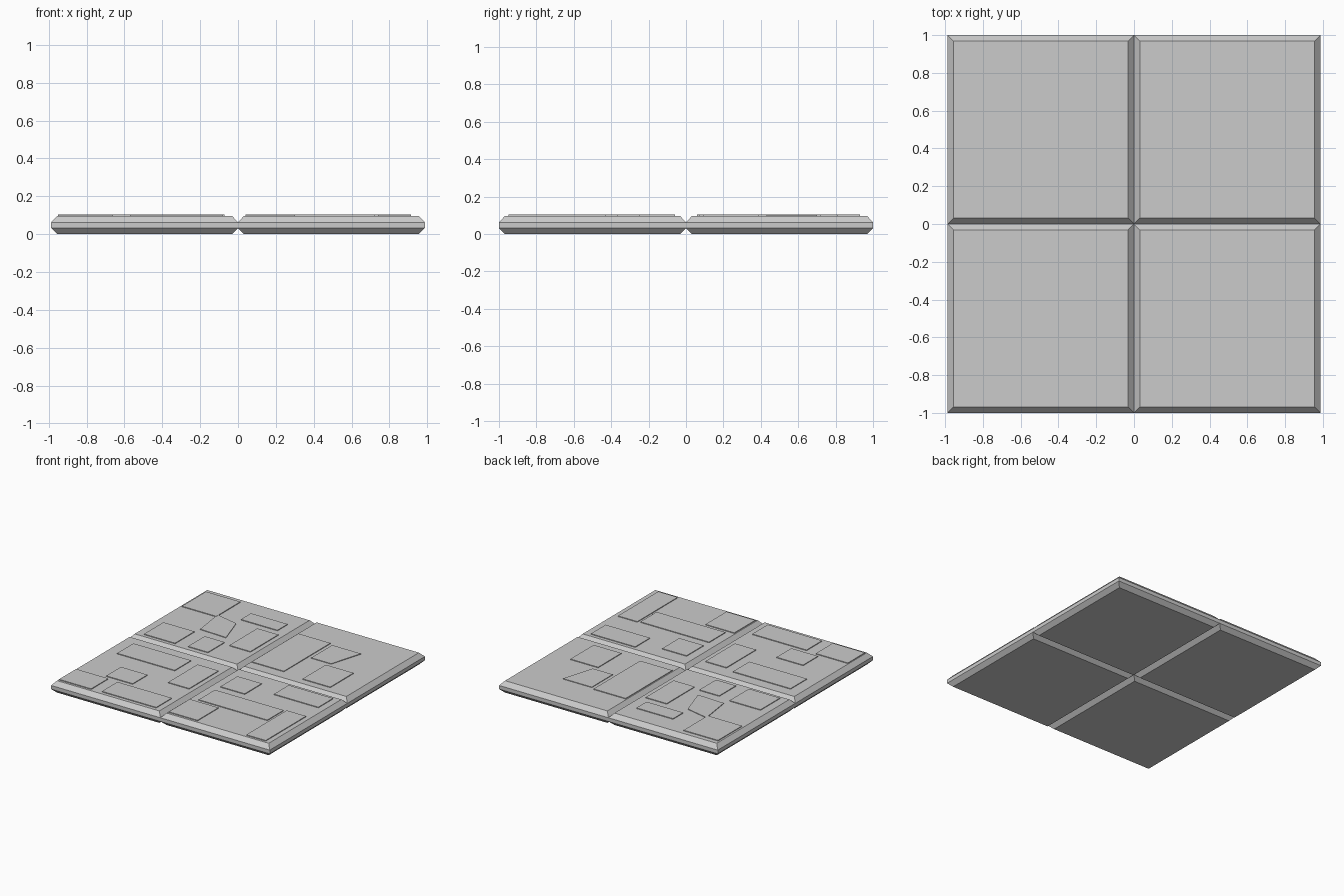
import bpy, bmesh

if "Cube" in bpy.data.objects:
    bpy.data.objects.remove(bpy.data.objects["Cube"])

W, D = 0.987, 1.0      # size of one tile
TOP = 0.097            # height of the tile's flat top
CH = 0.032             # chamfer width


def mesh_object(name, rings):
    """Loft rings of points bottom to top and cap both ends."""
    bm = bmesh.new()
    loops = [[bm.verts.new(p) for p in ring] for ring in rings]
    n = len(loops[0])
    for a, b in zip(loops, loops[1:]):
        for i in range(n):
            j = (i + 1) % n
            bm.faces.new((a[i], a[j], b[j], b[i]))
    bm.faces.new(loops[0][::-1])
    bm.faces.new(loops[-1])
    bmesh.ops.recalc_face_normals(bm, faces=bm.faces)
    me = bpy.data.meshes.new(name)
    bm.to_mesh(me)
    bm.free()
    ob = bpy.data.objects.new(name, me)
    bpy.context.collection.objects.link(ob)
    return ob


def tile(name, x0, y0):
    """Floor tile chamfered along its top and bottom edges."""
    rings = []
    for inset, z in ((CH, 0), (0, 0.032), (0, 0.062), (CH, TOP)):
        xa, xb = x0 + inset, x0 + W - inset
        ya, yb = y0 + inset, y0 + D - inset
        rings.append([(xa, ya, z), (xb, ya, z), (xb, yb, z), (xa, yb, z)])
    return mesh_object(name, rings)


def panel(name, pts, h):
    """Thin raised plate on the tile top."""
    return mesh_object(name, [[(x, y, z) for x, y in pts] for z in (TOP - 0.004, TOP + h)])


# Four tiles
for side, x0 in (("left", -W), ("right", 0)):
    for end, y0 in (("front", -D), ("back", 0)):
        tile(f"tile_{end}_{side}", x0, y0)

# Rectangular plates: x min, x max, y min, y max
plates = {
    "back_left": [(-.94, -.63, .62, .93), (-.89, -.61, .06, .31), (-.50, -.32, .07, .285),
                  (-.26, -.07, .26, .62), (-.45, -.12, .68, .81)],
    "back_right": [(.04, .33, .12, .72), (.52, .77, .09, .39)],
    "front_left": [(-.86, -.34, -.33, -.12), (-.26, -.07, -.53, -.15), (-.57, -.08, -.94, -.74),
                   (-.70, -.46, -.70, -.51), (-.95, -.66, -.95, -.73)],
    "front_right": [(.10, .32, -.37, -.15), (.10, .72, -.65, -.44), (.50, .90, -.25, -.06),
                    (.04, .30, -.95, -.68), (.74, .915, -.95, -.43)],
}
for where, rects in plates.items():
    for i, (xa, xb, ya, yb) in enumerate(rects):
        panel(f"plate_{where}_{i + 1}", [(xa, ya), (xb, ya), (xb, yb), (xa, yb)], 0.006)

# Plates with slanted edges
panel("slanted_plate_back_left", [(-.60, .37), (-.36, .36), (-.44, .605), (-.64, .65)], 0.005)
panel("slanted_plate_back_right", [(.36, .43), (.54, .43), (.62, .70), (.36, .70)], 0.005)
